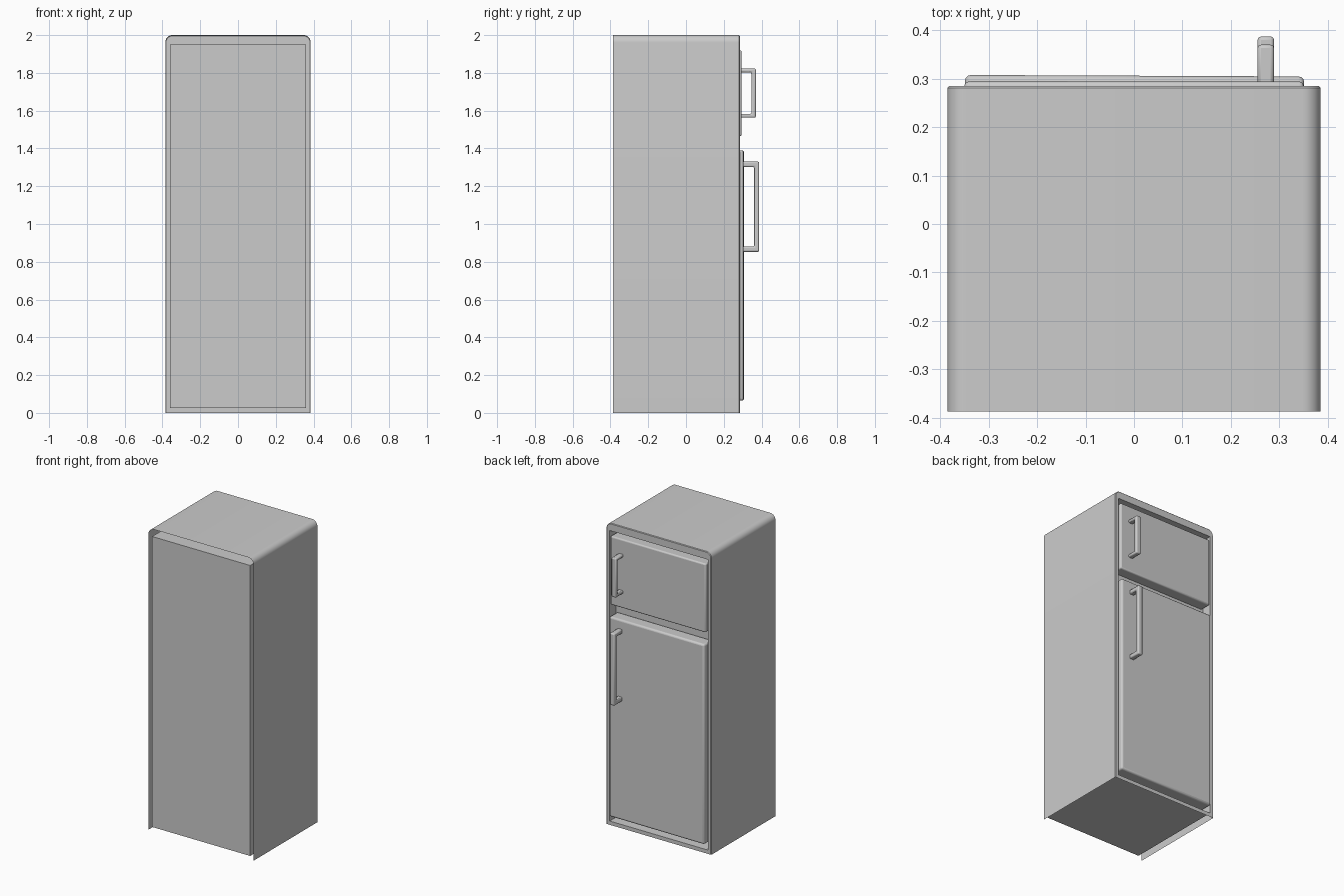
import bpy, bmesh, math

if "Cube" in bpy.data.objects:
    bpy.data.objects.remove(bpy.data.objects["Cube"])

BACK, FRONT = -0.387, 0.285


def finish(name, bm, bevel=0.0, segments=3):
    bmesh.ops.recalc_face_normals(bm, faces=bm.faces)
    me = bpy.data.meshes.new(name)
    bm.to_mesh(me)
    bm.free()
    ob = bpy.data.objects.new(name, me)
    bpy.context.collection.objects.link(ob)
    if bevel:
        m = ob.modifiers.new("bevel", 'BEVEL')
        m.width, m.segments = bevel, segments
        m.limit_method = 'ANGLE'
    bpy.ops.object.select_all(action='DESELECT')
    ob.select_set(True)
    bpy.context.view_layer.objects.active = ob
    bpy.ops.object.shade_smooth_by_angle(angle=math.radians(40))
    return ob


def box(name, x0, x1, y0, y1, z0, z1, bevel=0.0):
    bm = bmesh.new()
    bmesh.ops.create_cube(bm, size=1)
    for v in bm.verts:
        v.co.x = (x0 + x1) / 2 + v.co.x * (x1 - x0)
        v.co.y = (y0 + y1) / 2 + v.co.y * (y1 - y0)
        v.co.z = (z0 + z1) / 2 + v.co.z * (z1 - z0)
    return finish(name, bm, bevel)


def arch(w, z0, z1, r, n=8):
    """Square bottom corners, rounded top corners, in x and z."""
    pts = [(w, z0)]
    for cx, start in ((w - r, 0), (r - w, 90)):
        for i in range(n + 1):
            a = math.radians(start + 90 * i / n)
            pts.append((cx + r * math.cos(a), z1 - r + r * math.sin(a)))
    return pts + [(-w, z0)]


# Cabinet: outer sheet open at back and bottom, front frame, inner cavity
bm = bmesh.new()
outer = arch(0.385, 0, 2.0, 0.038)
lip = arch(0.381, 0, 1.996, 0.034)
inner = arch(0.36, 0.025, 1.95, 0.002)
stations = [(outer, BACK), (outer, FRONT - 0.004), (lip, FRONT),
            (inner, FRONT), (inner, BACK)]
loops = [[bm.verts.new((x, y, z)) for x, z in pts] for pts, y in stations]
n = len(outer)
for k in range(4):
    a, b = loops[k], loops[k + 1]
    for i in range(n if k >= 2 else n - 1):
        j = (i + 1) % n
        bm.faces.new((a[i], a[j], b[j], b[i]))
bm.faces.new(loops[-1])
finish("cabinet", bm)

# Shelf wall between the two compartments
box("compartment_divider", -0.36, 0.36, BACK + 0.01, 0.22, 1.38, 1.48)

# Doors
box("freezer_door", -0.35, 0.35, 0.215, 0.294, 1.465, 1.92, 0.009)
lower = box("fridge_door", -0.35, 0.35, 0.22, 0.306, 0.065, 1.39, 0.012)
lower.rotation_euler.z = math.radians(-0.25)


def handle(name, y0, y1, z0, z1, t, tz):
    """C-shaped bar, extruded across x."""
    prof = [(y0, z0), (y1, z0), (y1, z1), (y0, z1),
            (y0, z1 - tz), (y1 - t, z1 - tz), (y1 - t, z0 + tz), (y0, z0 + tz)]
    bm = bmesh.new()
    f = bm.faces.new([bm.verts.new((0.255, y, z)) for y, z in prof])
    ext = bmesh.ops.extrude_face_region(bm, geom=[f])
    for v in ext["geom"]:
        if isinstance(v, bmesh.types.BMVert):
            v.co.x = 0.289
    finish(name, bm, 0.007, 2)


# Door handles
handle("freezer_handle", 0.285, 0.37, 1.563, 1.823, 0.024, 0.02)
handle("fridge_handle", 0.295, 0.387, 0.853, 1.33, 0.026, 0.028)
